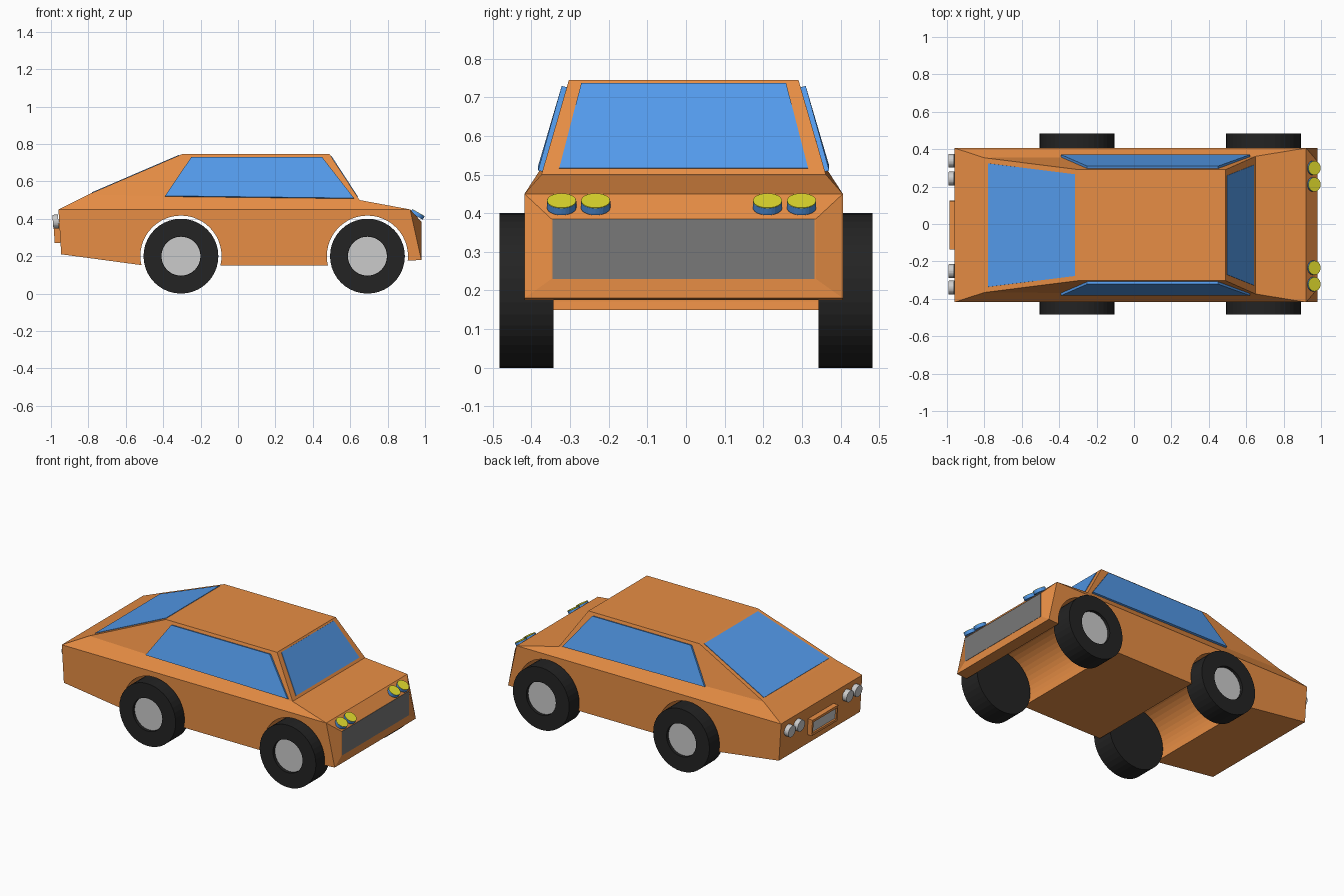
import bpy, bmesh
from math import radians
from mathutils import Vector, Matrix

if "Cube" in bpy.data.objects:
    bpy.data.objects.remove(bpy.data.objects["Cube"])

YC = -0.006  # body centre line


def material(name, rgb):
    m = bpy.data.materials.new(name)
    lin = [(c / 255) ** 2.2 for c in rgb]
    m.diffuse_color = (*lin, 1)
    m.use_nodes = True
    m.node_tree.nodes["Principled BSDF"].inputs["Base Color"].default_value = m.diffuse_color
    return m


ORANGE = material("orange_paint", (230, 140, 70))
BLUE = material("blue_glass", (84, 153, 234))
BLACK = material("black_rubber", (40, 40, 40))
DARK = material("dark_grey", (120, 120, 120))
YELLOW = material("yellow_lens", (228, 222, 50))


def finish(name, bm, mat=None):
    bmesh.ops.recalc_face_normals(bm, faces=bm.faces)
    me = bpy.data.meshes.new(name)
    bm.to_mesh(me)
    bm.free()
    ob = bpy.data.objects.new(name, me)
    bpy.context.collection.objects.link(ob)
    if mat:
        me.materials.append(mat)
    return ob


def cylinder(name, loc, axis, r, depth, mat=None, sides=32, recess=None):
    bm = bmesh.new()
    rot = Vector(axis).to_track_quat('Z', 'Y').to_matrix().to_4x4()
    bmesh.ops.create_cone(bm, cap_ends=True, segments=sides, radius1=r, radius2=r, depth=depth)
    if recess:  # sink a dish of the given radius into the outer cap
        cap = max(bm.faces, key=lambda f: f.calc_center_median().z)
        bmesh.ops.inset_region(bm, faces=[cap], thickness=r - recess[0])
        top = bmesh.ops.extrude_face_region(bm, geom=[cap])["geom"]
        bmesh.ops.delete(bm, geom=[cap], context='FACES_ONLY')
        verts = [v for v in top if isinstance(v, bmesh.types.BMVert)]
        bmesh.ops.translate(bm, verts=verts, vec=(0, 0, -recess[1]))
    bmesh.ops.transform(bm, matrix=Matrix.Translation(loc) @ rot, verts=bm.verts)
    return finish(name, bm, mat)


def plate(name, corners, thick, mat):
    """Thin panel on a quad, thickened both ways about its plane."""
    p = [Vector(c) for c in corners]
    n = (p[2] - p[0]).cross(p[3] - p[1]).normalized() * thick / 2
    bm = bmesh.new()
    a = [bm.verts.new(v + n) for v in p]
    b = [bm.verts.new(v - n) for v in p]
    bm.faces.new(a)
    bm.faces.new(b[::-1])
    for i in range(4):
        j = (i + 1) % 4
        bm.faces.new((a[i], b[i], b[j], a[j]))
    return finish(name, bm, mat)


def cross_plate(name, ends, thick, mat):
    """Panel symmetric across the car from two (x, half width, z) edges."""
    (x0, w0, z0), (x1, w1, z1) = ends
    return plate(name, [(x0, YC - w0, z0), (x0, YC + w0, z0),
                        (x1, YC + w1, z1), (x1, YC - w1, z1)], thick, mat)


# Body shell: points as (x, half width, z)
P = {
    "rear_low": (-.945, .412, .21), "sill_r": (-.50, .412, .15), "sill_f": (.49, .412, .15),
    "nose_low": (.98, .412, .18), "grille_low": (.98, .342, .23), "grille_top": (.98, .342, .385),
    "nose_top": (.92, .412, .45), "screen": (.65, .368, .50), "roof_f": (.49, .297, .745),
    "roof_r": (-.30, .297, .745), "deck": (-.80, .36, .53), "tail": (-.96, .412, .45)}
bm = bmesh.new()
left = {k: bm.verts.new((x, YC - w, z)) for k, (x, w, z) in P.items()}
right = {k: bm.verts.new((x, YC + w, z)) for k, (x, w, z) in P.items()}
ring = list(P)
for k, n in zip(ring, ring[1:] + ring[:1]):
    bm.faces.new((left[k], left[n], right[n], right[k]))
sides = (("rear_low", "sill_r", "sill_f", "nose_low", "nose_top", "tail"),
         ("nose_low", "grille_low", "grille_top", "nose_top"),
         ("tail", "nose_top", "screen", "deck"),
         ("deck", "screen", "roof_f", "roof_r"))
for s in (left, right):
    for keys in sides:
        bm.faces.new([s[k] for k in keys])
body = finish("body", bm, ORANGE)

# Wheel arches cut through the full width
for x in (-.305, .692):
    cutter = cylinder("arch_cutter", (x, 0, .2), (0, 1, 0), .217, 1.2, ORANGE, 48)
    cutter.hide_render = True
    mod = body.modifiers.new("arch", 'BOOLEAN')
    mod.operation, mod.solver, mod.object = 'DIFFERENCE', 'EXACT', cutter
    bpy.context.view_layer.objects.active = body
    bpy.ops.object.modifier_apply(modifier=mod.name)
    bpy.data.objects.remove(cutter)

# Wheels
for end, x in (("rear", -.305), ("front", .692)):
    for side, s in (("near", -1), ("far", 1)):
        cylinder(f"{end}_{side}_tyre", (x, s * .413, .2), (0, s, 0), .2, .14, BLACK, 40, (.105, .02))
        cylinder(f"{end}_{side}_hub", (x, s * .462, .2), (0, s, 0), .104, .006, None, 40)

# Windows and grille
cross_plate("windscreen", ((.640, .322, .515), (.497, .265, .735)), .006, BLUE)
cross_plate("rear_window", ((-.78, .33, .5386), (-.315, .272, .7386)), .006, BLUE)
cross_plate("grille", ((.98, .339, .23), (.98, .339, .385)), .004, DARK)
for side, s in (("near", -1), ("far", 1)):
    plate(f"{side}_side_window", [(-.39, YC + s * .368, .52), (.62, YC + s * .368, .508),
                                  (.45, YC + s * .307, .727), (-.25, YC + s * .307, .727)], .018, BLUE)

# Lamps
for i, y in enumerate((-.318, -.23, .215, .303)):
    cylinder(f"headlamp_case_{i}", (.9595, y - .004, .4225), (.5, 0, .866), .038, .02, BLUE, 24)
    cylinder(f"headlamp_lens_{i}", (.965, y - .004, .432), (.5, 0, .866), .0375, .002, YELLOW, 24)
for i, y in enumerate((-.34, -.252, .243, .338)):
    cylinder(f"tail_lamp_{i}", (-.975, y, .385), (-1, 0, -.08), .037, .03, None, 24)

# Number plate with raised frame
cross_plate("plate_panel", ((-.963, .12, .285), (-.969, .12, .36)), .016, DARK).data.materials[0] = None
for z in (.279, .366):
    x = -.964 - (z - .28) * .0625
    cross_plate(f"plate_rail_{z}", ((x, .13, z - .008), (x - .001, .13, z + .008)), .034, ORANGE)
for side, y in (("near", -.125), ("far", .125)):
    plate(f"plate_post_{side}", [(-.964, YC + y - .006, .287), (-.964, YC + y + .006, .287),
                                 (-.969, YC + y + .006, .358), (-.969, YC + y - .006, .358)], .034, ORANGE)
